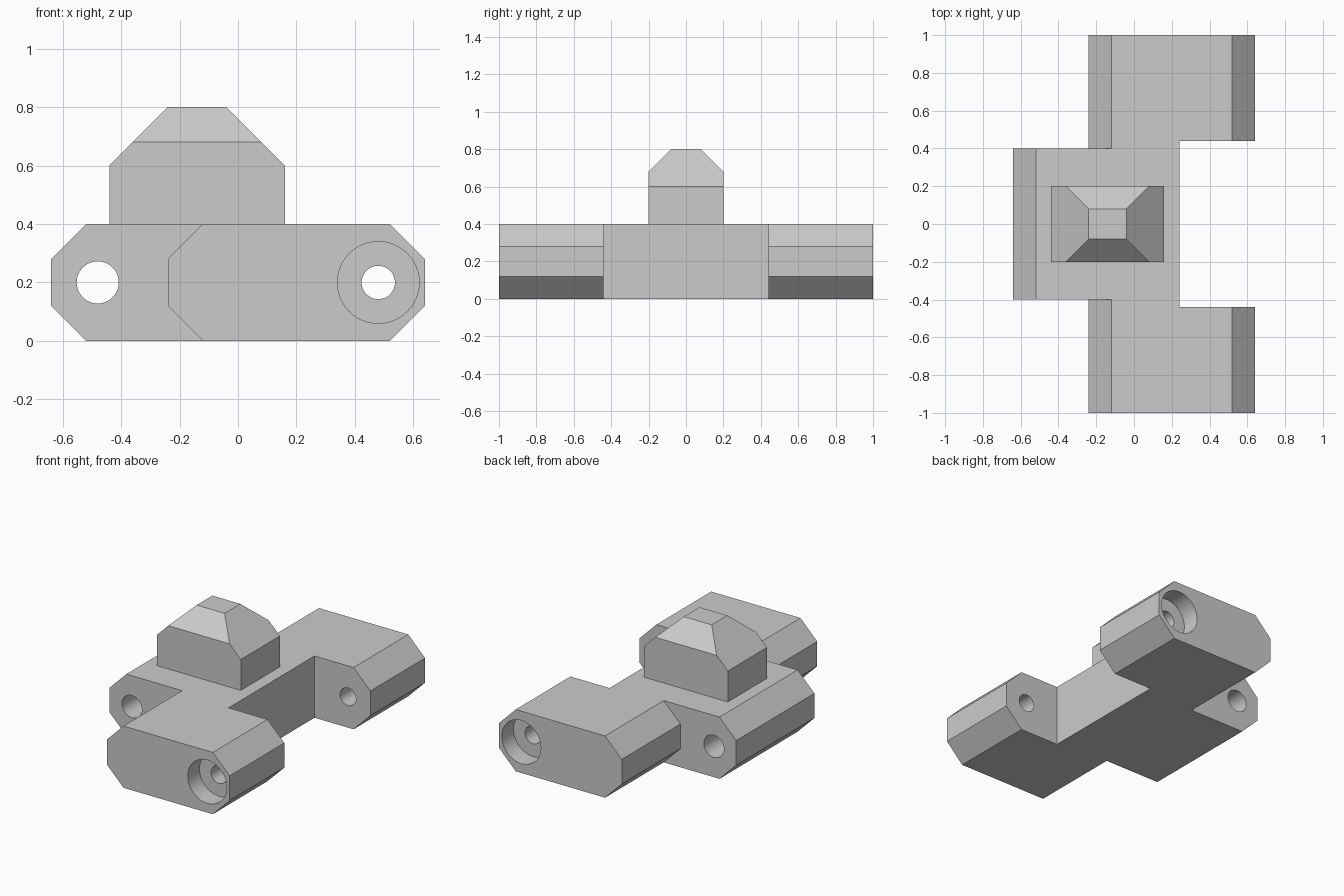
import bpy, bmesh, math
from mathutils import Vector, Matrix

cube = bpy.data.objects.get("Cube")
if cube:
    bpy.data.objects.remove(cube, do_unlink=True)

grey = bpy.data.materials.new("light_grey")
grey.use_nodes = True
GREY = (0.6, 0.6, 0.6, 1)
grey.diffuse_color = GREY
grey.node_tree.nodes["Principled BSDF"].inputs["Base Color"].default_value = GREY


def to_object(name, bm):
    bmesh.ops.recalc_face_normals(bm, faces=bm.faces)
    mesh = bpy.data.meshes.new(name)
    bm.to_mesh(mesh)
    bm.free()
    mesh.materials.append(grey)
    obj = bpy.data.objects.new(name, mesh)
    bpy.context.collection.objects.link(obj)
    return obj


def box(name, x, y, z, cuts=()):
    """Box between limits, trimmed by (point, outward normal) planes."""
    bm = bmesh.new()
    bmesh.ops.create_cube(bm, size=1)
    for v in bm.verts:
        v.co = [lim[0] if c < 0 else lim[1] for c, lim in zip(v.co, (x, y, z))]
    for point, normal in cuts:
        geom = bm.verts[:] + bm.edges[:] + bm.faces[:]
        cut = bmesh.ops.bisect_plane(bm, geom=geom, plane_co=point,
                                     plane_no=normal, clear_outer=True)
        edges = [e for e in cut["geom_cut"] if isinstance(e, bmesh.types.BMEdge)]
        bmesh.ops.edgeloop_fill(bm, edges=edges)
    return to_object(name, bm)


def end_chamfers(x, side):
    """Upper and lower 45 degree planes for a bar end at x."""
    inset = x - side * 0.12
    return [((inset, 0, 0.4), (side, 0, 1)), ((inset, 0, 0), (side, 0, -1))]


def cylinder_y(name, x, y0, y1, radius):
    bm = bmesh.new()
    place = Matrix.Translation((x, (y0 + y1) / 2, 0.2)) @ Matrix.Rotation(math.pi / 2, 4, "X")
    bmesh.ops.create_cone(bm, cap_ends=True, segments=48, radius1=radius,
                          radius2=radius, depth=abs(y1 - y0), matrix=place)
    return to_object(name, bm)


def combine(target, tool, operation):
    tool.hide_render = True
    mod = target.modifiers.new(operation.lower(), "BOOLEAN")
    mod.operation, mod.solver, mod.object = operation, "EXACT", tool
    bpy.context.view_layer.objects.active = target
    bpy.ops.object.modifier_apply(modifier=mod.name)
    bpy.data.objects.remove(tool, do_unlink=True)


# Long bar with both arms, notched between them on the left
body = box("hinge_body", (-0.24, 0.64), (-1, 1), (0, 0.4),
           end_chamfers(-0.24, -1) + end_chamfers(0.64, 1))
combine(body, box("notch", (0.24, 1), (-0.44, 0.44), (-1, 1)), "DIFFERENCE")

# Middle lug on the right
lug = box("middle_lug", (-0.64, 0.12), (-0.4, 0.4), (0, 0.4), end_chamfers(-0.64, -1))
combine(body, lug, "UNION")

# Knob with sloped sides
slopes = [((-0.24, 0, 0.8), (-1, 0, 1)), ((-0.04, 0, 0.8), (1, 0, 1))]
slopes += [((0, s * 0.08, 0.8), (0, s, 1)) for s in (-1, 1)]
combine(body, box("knob", (-0.44, 0.16), (-0.2, 0.2), (0.2, 0.8), slopes), "UNION")

# Pin holes, with counterbores on the outer arm ends
combine(body, cylinder_y("lug_hole", -0.48, -0.6, 0.6, 0.072), "DIFFERENCE")
combine(body, cylinder_y("arm_hole", 0.48, -1.2, 1.2, 0.057), "DIFFERENCE")
for s in (-1, 1):
    combine(body, cylinder_y("counterbore", 0.48, s * 0.88, s * 1.2, 0.14), "DIFFERENCE")

# Merge coplanar faces and shade the holes smooth
bm = bmesh.new()
bm.from_mesh(body.data)
bmesh.ops.remove_doubles(bm, verts=bm.verts, dist=0.0001)
bmesh.ops.dissolve_limit(bm, angle_limit=0.01, verts=bm.verts, edges=bm.edges)
bm.to_mesh(body.data)
bm.free()
bpy.ops.object.select_all(action="DESELECT")
body.select_set(True)
bpy.context.view_layer.objects.active = body
bpy.ops.object.shade_smooth_by_angle(angle=math.radians(30))
